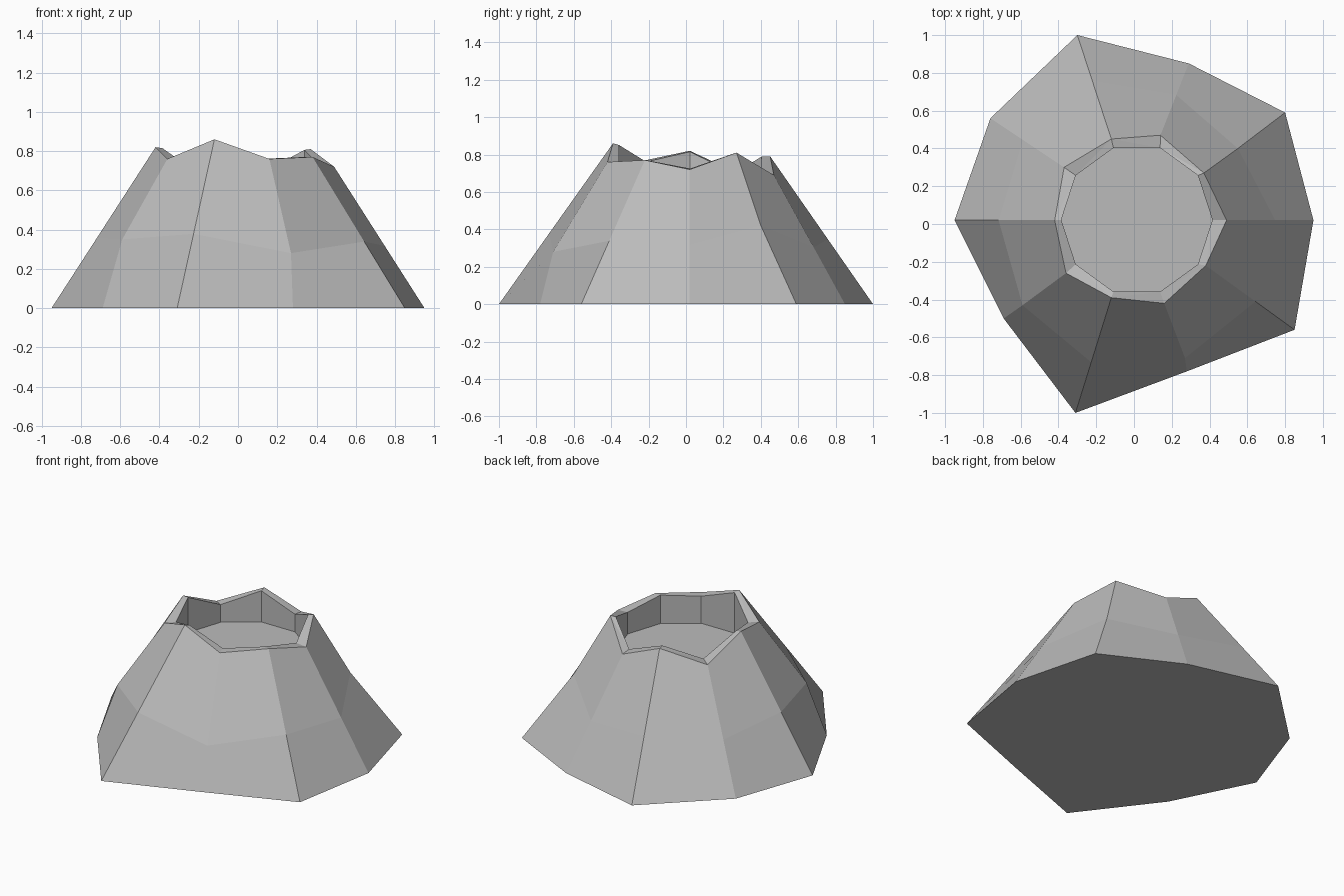
import bpy
import bmesh
from math import cos, sin, tau
from mathutils import Vector

cube = bpy.data.objects.get("Cube")
if cube:
    bpy.data.objects.remove(cube, do_unlink=True)

stone = bpy.data.materials.new("grey_stone")
stone.use_nodes = True
colour = (0.5, 0.5, 0.5, 1)
stone.diffuse_color = colour
stone.node_tree.nodes["Principled BSDF"].inputs["Base Color"].default_value = colour

SIDES = 10
FLOOR_Z = 0.58
CAP_Z = 0.77

# Uneven outlines, counter-clockwise from +x
foot = [Vector((x, y, 0)) for x, y in (
    (.95, .02), (.80, .59), (.29, .85), (-.30, 1), (-.76, .56),
    (-.95, .02), (-.69, -.50), (-.31, -1), (.28, -.78), (.85, -.56))]
rim = [Vector(p) for p in (
    (.49, .02, .72), (.37, .27, .81), (.14, .47, .69), (-.12, .45, .79), (-.37, .30, .69),
    (-.42, .02, .82), (-.36, -.26, .76), (-.12, -.39, .86), (.16, -.42, .76), (.38, -.22, .77))]

# Slope ring halfway up, with a few bulges
slope = [f.lerp(r, .44) for f, r in zip(foot, rim)]
slope[1] = Vector((.55, .40, .42))
slope[6] = Vector((-.59, -.43, .35))
slope[8] = Vector((.27, -.71, .28))

# Round vertical crater shaft
lip, pit = [], []
for i, r in enumerate(rim):
    a = tau * i / SIDES
    x, y = .015 + .4 * cos(a), .022 + .4 * sin(a)
    lip.append(Vector((x, y, CAP_Z + (r.z - CAP_Z) * .9)))
    pit.append(Vector((x, y, FLOOR_Z)))

bm = bmesh.new()
rings = [[bm.verts.new(p) for p in ring] for ring in (foot, slope, rim, lip, pit)]


def band(lower, upper, split_from_peak=False):
    """Join two rings; optionally split each quad from its higher outer corner."""
    for i in range(SIDES):
        j = (i + 1) % SIDES
        a, b, c, d = lower[i], lower[j], upper[j], upper[i]
        if not split_from_peak:
            bm.faces.new((a, b, c, d))
        elif a.co.z > b.co.z:
            bm.faces.new((a, b, c))
            bm.faces.new((a, c, d))
        else:
            bm.faces.new((a, b, d))
            bm.faces.new((b, c, d))


# Outer slopes, broken rim, crater wall
band(rings[0], rings[1])
band(rings[1], rings[2])
band(rings[2], rings[3], True)
band(rings[3], rings[4])

# Underside and crater floor
bm.faces.new(list(reversed(rings[0])))
bm.faces.new(rings[4])
bmesh.ops.recalc_face_normals(bm, faces=bm.faces)

mesh = bpy.data.meshes.new("crater_mountain")
bm.to_mesh(mesh)
bm.free()
mesh.materials.append(stone)
mountain = bpy.data.objects.new("crater_mountain", mesh)
bpy.context.collection.objects.link(mountain)
